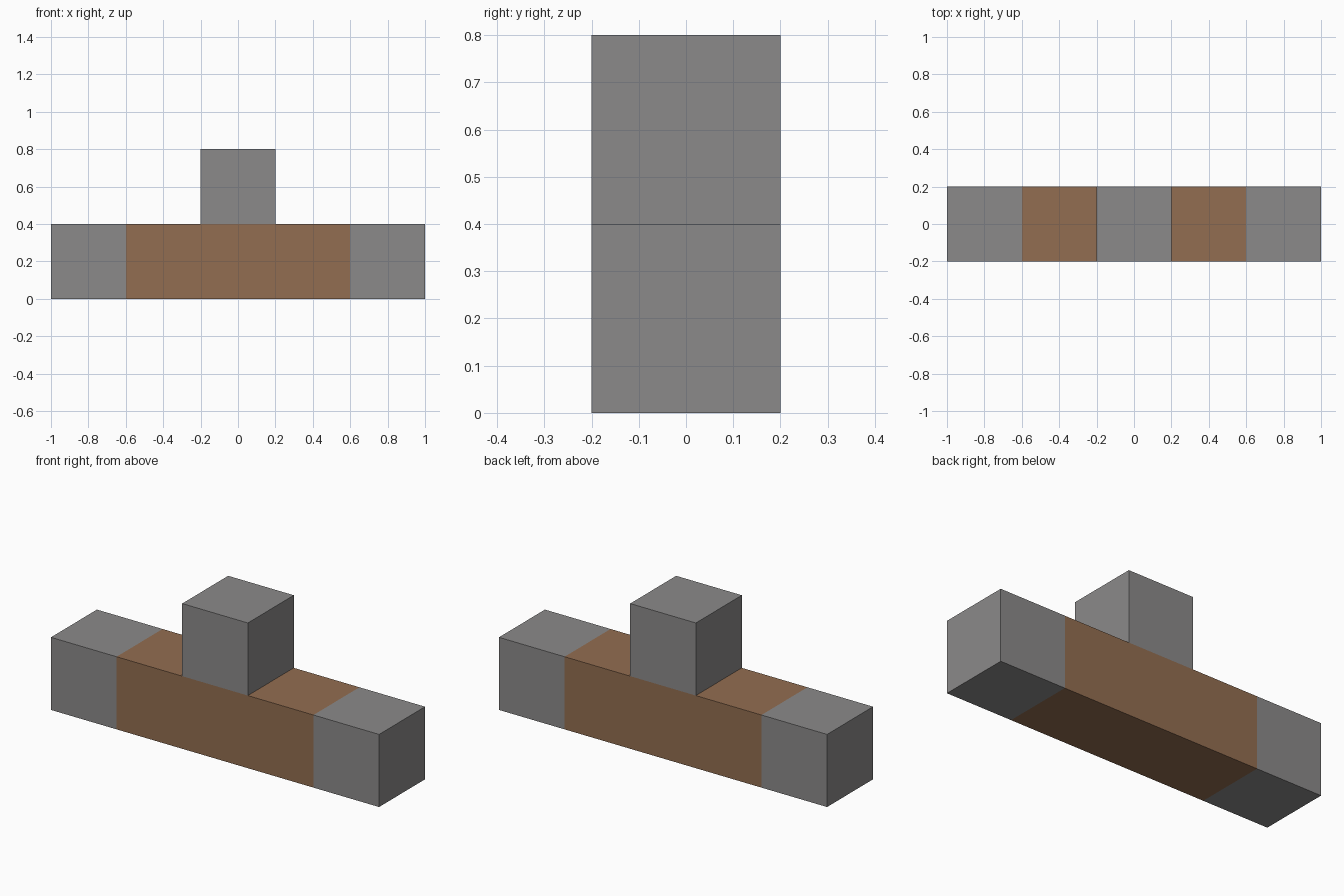
import bpy

default_cube = bpy.data.objects.get("Cube")
if default_cube:
    bpy.data.objects.remove(default_cube, do_unlink=True)

UNIT = 0.4  # side of one block


def make_material(name, rgb):
    mat = bpy.data.materials.new(name)
    mat.use_nodes = True
    color = (*rgb, 1.0)
    mat.diffuse_color = color
    bsdf = next(n for n in mat.node_tree.nodes if n.type == 'BSDF_PRINCIPLED')
    bsdf.inputs["Base Color"].default_value = color
    return mat


def add_block(name, x, level, length, mat):
    """Block of the given length in units, centred on x, resting on a level."""
    bpy.ops.mesh.primitive_cube_add(size=UNIT, location=(x * UNIT, 0, (level + 0.5) * UNIT))
    obj = bpy.context.object
    obj.name = obj.data.name = name
    obj.scale.x = length
    bpy.ops.object.transform_apply(location=False, rotation=False, scale=True)
    obj.data.materials.append(mat)
    return obj


stone = make_material("stone grey", (0.26, 0.255, 0.255))
wood = make_material("wood brown", (0.29, 0.155, 0.082))

# Wooden middle of the bar
add_block("bar_middle", 0, 0, 3, wood)

# Stone ends of the bar
for side, sign in (("left", 1), ("right", -1)):
    add_block(f"bar_end_{side}", 2 * sign, 0, 1, stone)

# Stone block on top
add_block("top_block", 0, 1, 1, stone)
